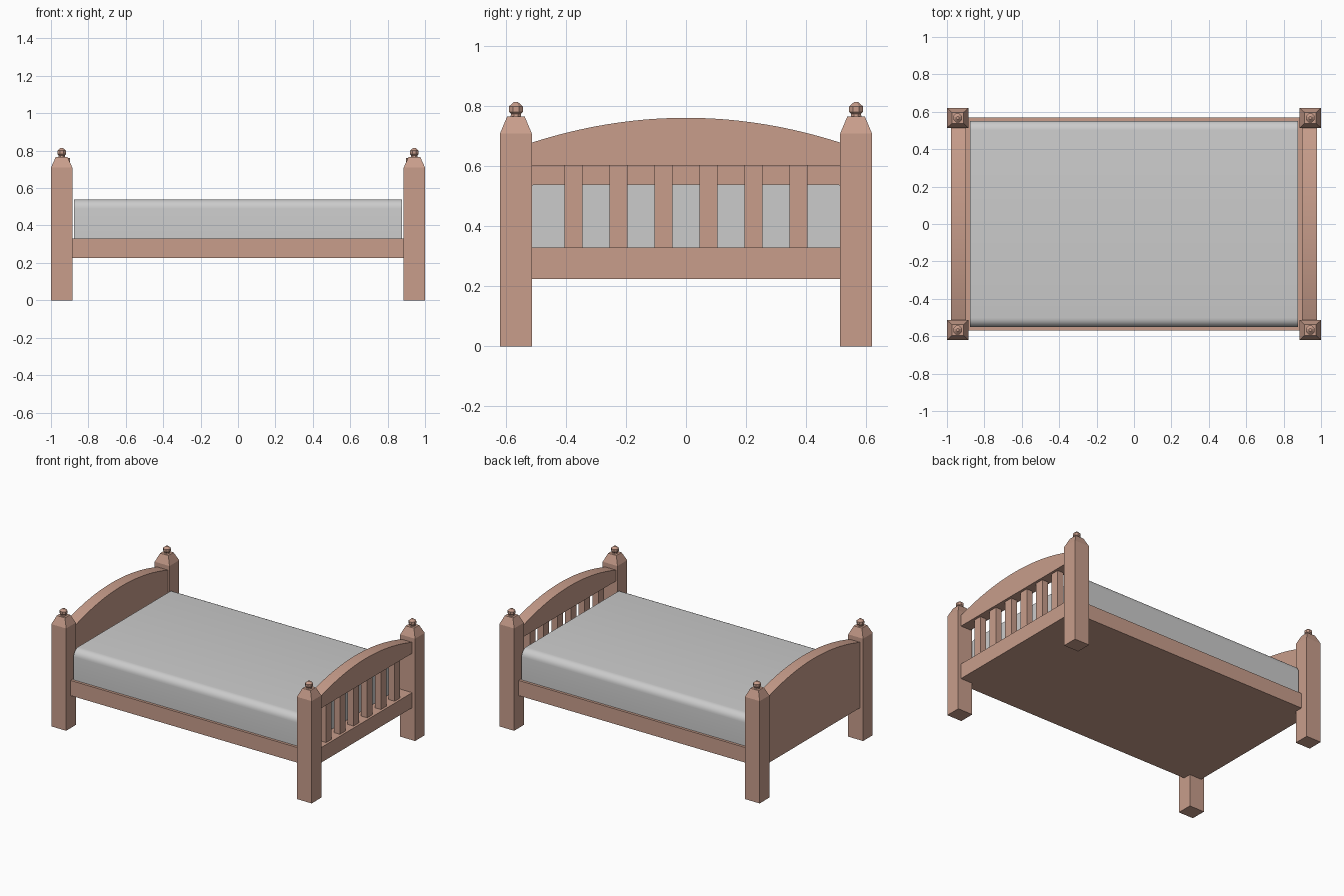
import bpy, bmesh
from math import sin, cos, pi

if "Cube" in bpy.data.objects:
    bpy.data.objects.remove(bpy.data.objects["Cube"])

wood = bpy.data.materials.new("wood")
wood.diffuse_color = (0.58, 0.34, 0.26, 1)
wood.use_nodes = True
wood.node_tree.nodes["Principled BSDF"].inputs["Base Color"].default_value = wood.diffuse_color


def finish(bm, name, mat=wood, smooth=None):
    bmesh.ops.recalc_face_normals(bm, faces=bm.faces[:])
    me = bpy.data.meshes.new(name)
    bm.to_mesh(me)
    bm.free()
    ob = bpy.data.objects.new(name, me)
    bpy.context.collection.objects.link(ob)
    if mat:
        me.materials.append(mat)
    if smooth:
        bpy.ops.object.select_all(action='DESELECT')
        ob.select_set(True)
        bpy.context.view_layer.objects.active = ob
        bpy.ops.object.shade_smooth_by_angle(angle=smooth)
    return ob


def prism(name, profile, x0, x1, mat=wood, smooth=None):
    """Extrude a (y, z) outline from x0 to x1."""
    bm = bmesh.new()
    face = bm.faces.new([bm.verts.new((x0, y, z)) for y, z in profile])
    ext = bmesh.ops.extrude_face_region(bm, geom=[face])
    verts = [g for g in ext["geom"] if isinstance(g, bmesh.types.BMVert)]
    bmesh.ops.translate(bm, verts=verts, vec=(x1 - x0, 0, 0))
    return finish(bm, name, mat, smooth)


def box(name, x0, x1, y0, y1, z0, z1):
    return prism(name, [(y0, z0), (y1, z0), (y1, z1), (y0, z1)], x0, x1)


def stacked(name, cx, cy, sides, rings):
    """Loft rings of (x radius, y radius, z) around a vertical axis."""
    bm = bmesh.new()
    loops = []
    for rx, ry, z in rings:
        angles = [2 * pi * (i + 0.5) / sides for i in range(sides)]
        loops.append([bm.verts.new((cx + rx * cos(a), cy + ry * sin(a), z)) for a in angles])
    for low, high in zip(loops, loops[1:]):
        for i in range(sides):
            j = (i + 1) % sides
            bm.faces.new((low[i], low[j], high[j], high[i]))
    bm.faces.new(loops[0][::-1])
    bm.faces.new(loops[-1])
    return finish(bm, name)


# Corner posts with tapered tops and faceted finials
S = 2 ** 0.5
for sx in (-1, 1):
    for sy in (-1, 1):
        cx, cy = sx * 0.943, sy * 0.567
        stacked("corner_post", cx, cy, 4,
                [(0.057 * S, 0.053 * S, 0), (0.057 * S, 0.053 * S, 0.71),
                 (0.031 * S, 0.029 * S, 0.767)])
        stacked("post_finial", cx, cy, 8,
                [(r, r, z) for r, z in ((0.02, 0.76), (0.018, 0.775), (0.025, 0.782),
                                        (0.025, 0.8), (0.008, 0.814))])

# Bed base with the side and end rails
box("bed_base", -0.978, 0.978, -0.57, 0.57, 0.225, 0.33)


# Arched boards: solid headboard, and footboard top rail above slats
def arched(bottom, half=0.53, n=24):
    arc = [half - 2 * half * i / n for i in range(n + 1)]
    return ([(-half, bottom), (half, bottom)]
            + [(y, 0.762 - 0.083 * (y / 0.515) ** 2) for y in arc])


prism("headboard", arched(0.33), -0.978, -0.898, smooth=0.5)
prism("footboard_arch", arched(0.603), 0.898, 0.978, smooth=0.5)

# Footboard slats
for i in range(6):
    y = (i - 2.5) * 0.15
    box("footboard_slat", 0.915, 0.961, y - 0.03, y + 0.03, 0.325, 0.61)

# Mattress with rounded long top edges
R, W, TOP = 0.05, 0.552, 0.54
outline = [(-W, 0.325), (W, 0.325)]
for cy, start in ((W - R, 0), (R - W, pi / 2)):
    outline += [(cy + R * cos(start + k * pi / 12), TOP - R + R * sin(start + k * pi / 12))
                for k in range(7)]
prism("mattress", outline, -0.876, 0.876, mat=None, smooth=0.6)
